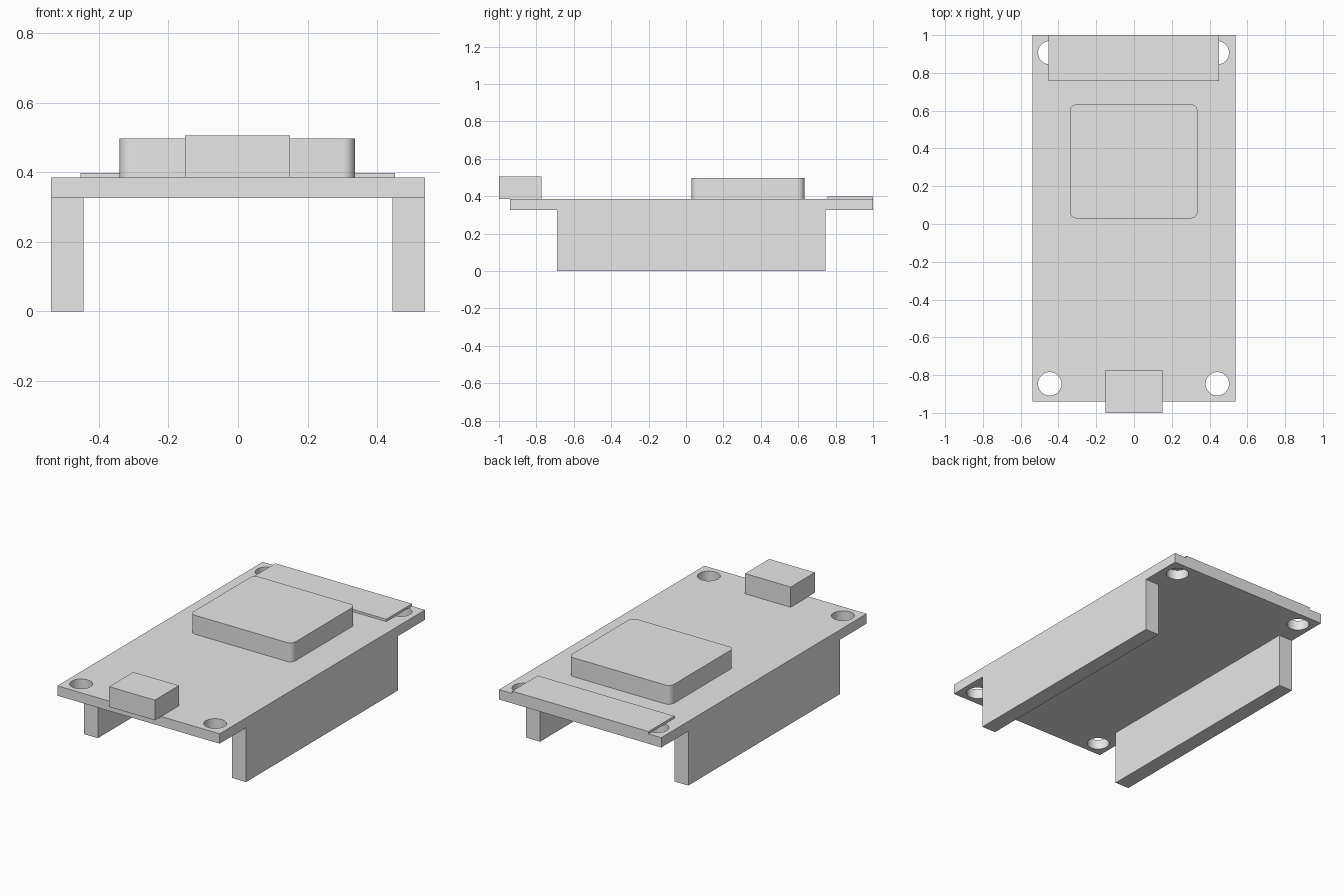
import bpy, bmesh, math

if "Cube" in bpy.data.objects:
    bpy.data.objects.remove(bpy.data.objects["Cube"])

grey = bpy.data.materials.new("plain_grey")
grey.diffuse_color = (0.8, 0.8, 0.8, 1)
grey.use_nodes = True
grey.node_tree.nodes["Principled BSDF"].inputs["Base Color"].default_value = grey.diffuse_color


def box(name, x, y, z, corner=0):
    """Box from (min, max) ranges, with optional rounded upright edges."""
    bm = bmesh.new()
    bmesh.ops.create_cube(bm, size=1)
    for v in bm.verts:
        v.co = [r[0] if c < 0 else r[1] for c, r in zip(v.co, (x, y, z))]
    if corner:
        upright = [e for e in bm.edges
                   if abs(e.verts[0].co.z - e.verts[1].co.z) > 1e-4]
        bmesh.ops.bevel(bm, geom=upright, offset=corner, segments=8,
                        profile=0.5, affect='EDGES')
    return add_object(name, bm)


def add_object(name, bm):
    mesh = bpy.data.meshes.new(name)
    bm.to_mesh(mesh)
    bm.free()
    mesh.materials.append(grey)
    ob = bpy.data.objects.new(name, mesh)
    bpy.context.collection.objects.link(ob)
    return ob


def smooth(ob):
    bpy.ops.object.select_all(action='DESELECT')
    ob.select_set(True)
    bpy.context.view_layer.objects.active = ob
    bpy.ops.object.shade_smooth_by_angle(angle=math.radians(30))


UNDER, TOP = 0.325, 0.384

# Circuit board with four mounting holes
board = box("board", (-0.537, 0.537), (-0.94, 1.0), (UNDER, TOP))
bm = bmesh.new()
for hx in (-0.446, 0.441):
    for hy in (-0.846, 0.907):
        ret = bmesh.ops.create_cone(bm, cap_ends=True, segments=48,
                                    radius1=0.062, radius2=0.062, depth=0.3)
        bmesh.ops.translate(bm, verts=ret["verts"], vec=(hx, hy, 0.355))
cutter = add_object("hole_cutter", bm)
mod = board.modifiers.new("holes", 'BOOLEAN')
mod.operation = 'DIFFERENCE'
mod.solver = 'EXACT'
mod.object = cutter
bpy.context.view_layer.objects.active = board
bpy.ops.object.modifier_apply(modifier=mod.name)
bpy.data.objects.remove(cutter)
smooth(board)

# Pin header strips along both long edges
for side, x in (("left", (-0.537, -0.444)), ("right", (0.444, 0.537))):
    box(side + "_header", x, (-0.69, 0.745), (0, UNDER))

# Shielded module with rounded corners
smooth(box("shield_can", (-0.34, 0.336), (0.03, 0.633), (TOP, 0.497), 0.035))

# Thin antenna plate at the back
box("antenna_plate", (-0.453, 0.451), (0.757, 1.0), (TOP, 0.398))

# Cable socket overhanging the front edge
box("socket", (-0.152, 0.15), (-1.0, -0.772), (TOP, 0.505))
